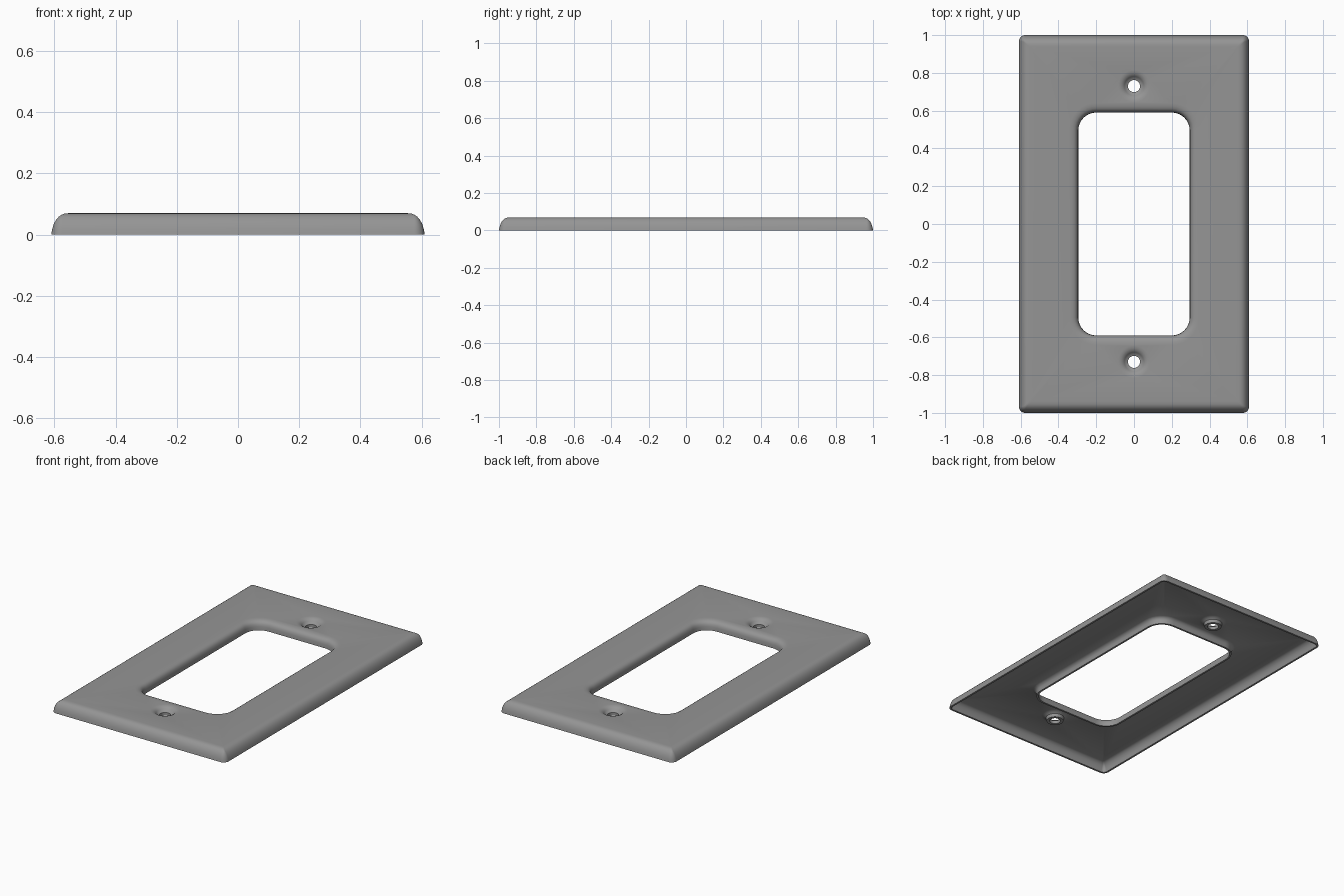
import bpy, bmesh, math

if "Cube" in bpy.data.objects:
    bpy.data.objects.remove(bpy.data.objects["Cube"])

TOP, UNDER = 0.07, 0.055          # upper and lower faces of the sheet
bm = bmesh.new()


def rounded_rect(hx, hy, r, z, n=8):
    """Ring of vertices around a rounded rectangle."""
    ring = []
    for k, (sx, sy) in enumerate([(1, 1), (-1, 1), (-1, -1), (1, -1)]):
        for i in range(n + 1):
            a = math.pi / 2 * (k + i / n)
            ring.append(bm.verts.new((sx * (hx - r) + r * math.cos(a),
                                      sy * (hy - r) + r * math.sin(a), z)))
    return ring


def circle(cy, r, z, n=32):
    return [bm.verts.new((r * math.cos(2 * math.pi * i / n),
                          cy + r * math.sin(2 * math.pi * i / n), z)) for i in range(n)]


def loft(rings):
    """Skin neighbouring rings and return the first and last one."""
    for a, b in zip(rings, rings[1:]):
        for i in range(len(a)):
            j = (i + 1) % len(a)
            bm.faces.new((a[i], a[j], b[j], b[i]))
    return rings[0], rings[-1]


def fill(loops):
    """Flat sheet between an outer loop and the holes in it."""
    edges = [bm.edges.get((l[i], l[(i + 1) % len(l)])) for l in loops for i in range(len(l))]
    bmesh.ops.triangle_fill(bm, use_beauty=True, use_dissolve=False, edges=edges,
                            normal=(0, 0, 1))


# Rolled outer rim: (inset, height), over the edge and back up inside
rim = [(0.06, TOP), (0.045, 0.069), (0.034, 0.065), (0.024, 0.058), (0.015, 0.047),
       (0.008, 0.034), (0.003, 0.018), (0, 0),
       (0.012, 0), (0.016, 0.02), (0.022, 0.036), (0.032, 0.049), (0.045, UNDER)]
ends = [loft([rounded_rect(0.61 - d, 1 - d, max(0.035 - d, 0.008), z) for d, z in rim])]

# Opening with a turned-down lip: (outset, height)
lip = [(0.05, TOP), (0.035, 0.0685), (0.022, 0.065), (0.012, 0.059), (0.005, 0.049),
       (0.001, 0.035), (0, 0.012), (0.012, 0.012), (0.014, 0.035), (0.02, 0.047),
       (0.032, UNDER)]
ends.append(loft([rounded_rect(0.295 + d, 0.59 + d, 0.095 + d, z) for d, z in lip]))

# Dished screw holes: (radius, height)
dish = [(0.085, TOP), (0.072, 0.068), (0.06, 0.063), (0.051, 0.055), (0.044, 0.046),
        (0.032, 0.042), (0.032, 0.022), (0.05, 0.022), (0.054, 0.042), (0.064, 0.05),
        (0.08, UNDER)]
for cy in (0.73, -0.73):
    ends.append(loft([circle(cy, r, z) for r, z in dish]))

# Flat front and back sheets
fill([e[0] for e in ends])
fill([e[1] for e in ends])
bmesh.ops.recalc_face_normals(bm, faces=bm.faces)

mesh = bpy.data.meshes.new("wall_plate")
bm.to_mesh(mesh)
bm.free()
plate = bpy.data.objects.new("wall_plate", mesh)
bpy.context.collection.objects.link(plate)

grey = bpy.data.materials.new("plain grey")
grey.diffuse_color = (0.3, 0.3, 0.3, 1)
grey.use_nodes = True
grey.node_tree.nodes["Principled BSDF"].inputs["Base Color"].default_value = grey.diffuse_color
mesh.materials.append(grey)

bpy.context.view_layer.objects.active = plate
plate.select_set(True)
bpy.ops.object.shade_smooth_by_angle(angle=math.radians(35))
